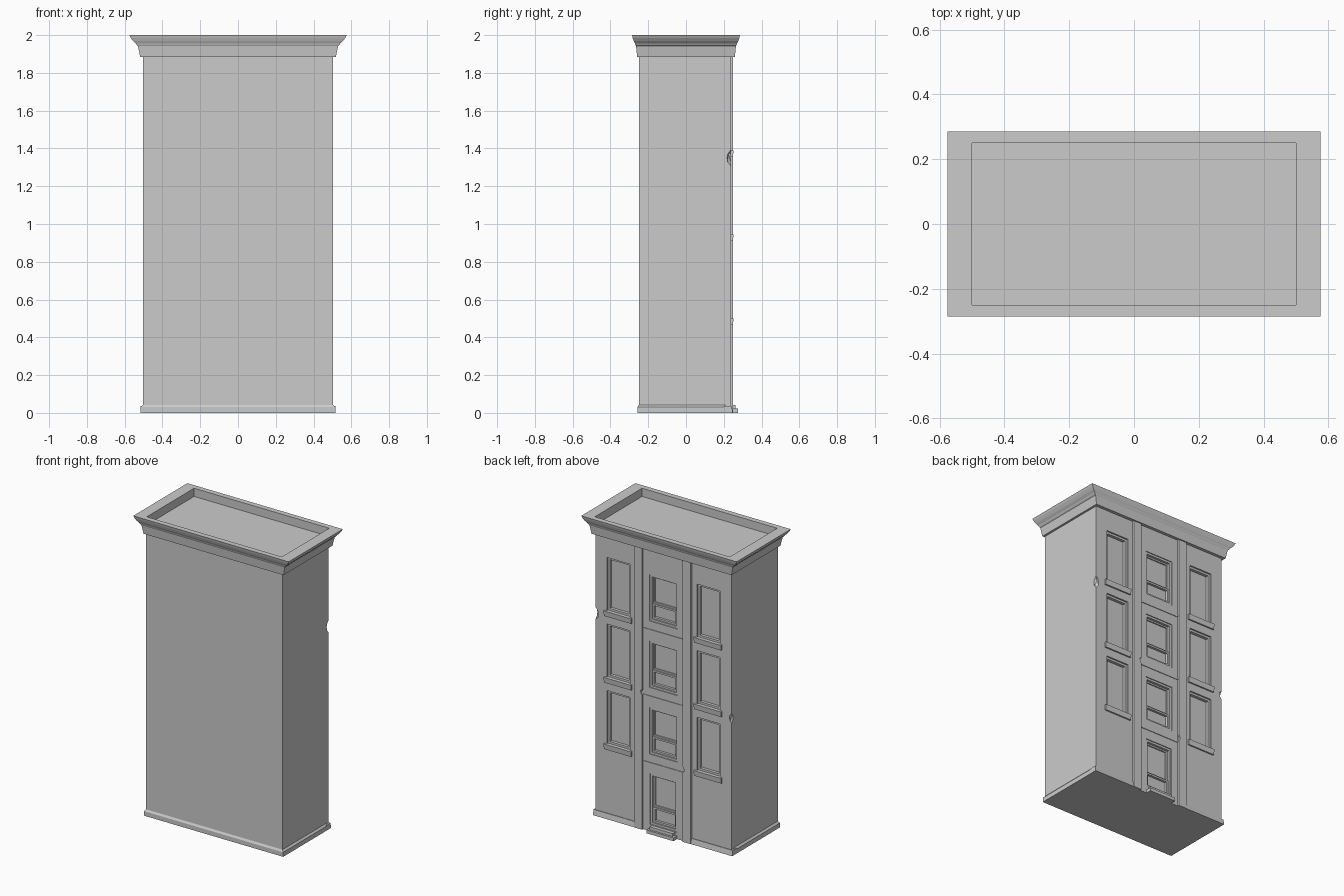
import bpy, bmesh
from mathutils import Matrix, Vector

if "Cube" in bpy.data.objects:
    bpy.data.objects.remove(bpy.data.objects["Cube"])

WALL = 0.238      # plane of the windowed facade (+y)
W = 0.504         # half width of the body


def finish(name, bm):
    bmesh.ops.recalc_face_normals(bm, faces=bm.faces)
    me = bpy.data.meshes.new(name)
    bm.to_mesh(me)
    bm.free()
    ob = bpy.data.objects.new(name, me)
    bpy.context.collection.objects.link(ob)
    return ob


def add_box(bm, x0, x1, y0, y1, z0, z1):
    m = Matrix.Translation(((x0 + x1) / 2, (y0 + y1) / 2, (z0 + z1) / 2))
    m = m @ Matrix.Diagonal((x1 - x0, y1 - y0, z1 - z0, 1))
    return bmesh.ops.create_cube(bm, size=1, matrix=m)["verts"]


def boxes(name, items):
    bm = bmesh.new()
    for b in items:
        add_box(bm, *b)
    return finish(name, bm)


def loft(name, rings):
    """Stack of rectangles (half x, y min, y max, z), capped at both ends."""
    bm = bmesh.new()
    loops = [[bm.verts.new(p) for p in ((-x, a, z), (x, a, z), (x, b, z), (-x, b, z))]
             for x, a, b, z in rings]
    for lo, hi in zip(loops, loops[1:]):
        for i in range(4):
            j = (i + 1) % 4
            bm.faces.new((lo[i], lo[j], hi[j], hi[i]))
    bm.faces.new(loops[0])
    bm.faces.new(loops[-1])
    return finish(name, bm)


def frame(x0, x1, z0, z1, t, y0, y1):
    """Four bars around a rectangle on the facade."""
    return [(x0, x0 + t, y0, y1, z0, z1), (x1 - t, x1, y0, y1, z0, z1),
            (x0 + t, x1 - t, y0, y1, z1 - t, z1), (x0 + t, x1 - t, y0, y1, z0, z0 + t)]


# openings: side windows on three floors, wide centre windows, ground door
side = [(s * 0.333 - 0.085, s * 0.333 + 0.085, z, z + 0.355)
        for s in (-1, 1) for z in (0.5, 0.945, 1.39)]
centre = [(-0.105, 0.105, z, z + 0.31) for z in (0.515, 0.96, 1.405)]
door = (-0.1, 0.1, 0.045, 0.385)

# body with cut openings
body = boxes("building_body", [(-W, W, -0.25, WALL, 0, 1.93)])
cut = boxes("opening_cutter",
            [(a, b, WALL - 0.03, WALL + 0.05, c, d) for a, b, c, d in side + centre + [door]])

# pilasters beside the centre bay
pilasters = boxes("pilasters", [(min(s * 0.15, s * 0.21), max(s * 0.15, s * 0.21), 0.2, 0.25, 0, 1.9)
                                for s in (-1, 1)])

# chipped corners
bm = bmesh.new()
for x, y, z, r in ((W, WALL, 1.35, 0.024), (-W, WALL, 0.915, 0.018),
                   (0.15, 0.25, 0.92, 0.012), (-0.15, 0.25, 0.48, 0.012)):
    m = Matrix.Translation((x, y, z)) @ Matrix.Diagonal((r, r, r * 1.8, 1))
    bmesh.ops.create_icosphere(bm, subdivisions=1, radius=1, matrix=m)
chips = finish("chip_cutter", bm)

for ob, tools in ((body, (cut, chips)), (pilasters, (chips,))):
    for tool in tools:
        mod = ob.modifiers.new("cut", "BOOLEAN")
        mod.operation = "DIFFERENCE"
        mod.solver = "EXACT"
        mod.object = tool
for tool in (cut, chips):
    tool.hide_render = True
    tool.hide_set(True)

# window frames and sills
parts = []
for a, b, c, d in side:
    parts += frame(a, b, c, d, 0.014, WALL - 0.031, WALL - 0.01)
boxes("side_window_frames", parts)
bm = bmesh.new()
for a, b, c, d in side:
    vs = add_box(bm, a - 0.016, b + 0.016, WALL - 0.02, WALL + 0.014, c - 0.036, c)
    for v in vs:
        if v.co.z < c - 0.01 and v.co.y > WALL:
            v.co.y -= 0.004
finish("window_sills", bm)

# double-hung centre sashes: upper sash deeper, lower sash proud
parts = []
for a, b, c, d in centre + [door]:
    mid = c + 0.115
    parts += frame(a, b, c, d, 0.014, WALL - 0.031, WALL - 0.006)
    parts += frame(a + 0.014, b - 0.014, mid, d - 0.014, 0.01, WALL - 0.031, WALL - 0.022)
    parts += frame(a + 0.014, b - 0.014, c + 0.014, mid, 0.012, WALL - 0.031, WALL - 0.014)
boxes("centre_sashes", parts)

# thin floor ledges across the centre bay
boxes("floor_ledges", [(-0.15, 0.15, WALL - 0.01, WALL + 0.004, z - 0.006, z + 0.006)
                       for z in (0.455, 0.9, 1.345)])

# plinth with a bevelled top, split by the centre bay
loft("plinth", [(0.515, -0.258, 0.21, 0), (0.515, -0.258, 0.21, 0.03), (W, -0.25, 0.21, 0.042)])
bm = bmesh.new()
for s in (-1, 1):
    x0, x1 = sorted((s * 0.21, s * 0.515))
    for v in add_box(bm, x0, x1, 0.2, 0.248, 0, 0.036):
        if v.co.z > 0.02 and v.co.y > 0.24:
            v.co.y -= 0.006
finish("plinth_back", bm)

# doorstep
boxes("doorstep", [(-0.1, 0.1, 0.2, 0.275, 0, 0.022), (-0.085, 0.085, 0.2, 0.262, 0.022, 0.042)])

# cornice with frieze, moulding and sunken roof
profile = [(0.018, 1.885), (0.03, 1.942), (0.037, 1.948), (0.042, 1.956),
           (0.055, 1.968), (0.067, 1.984), (0.075, 2.0), (0.0, 2.0), (0.0, 1.945)]
loft("cornice_and_roof", [(0.5 + o, -0.25 - o * 0.48, 0.25 + o * 0.48, z) for o, z in profile])
